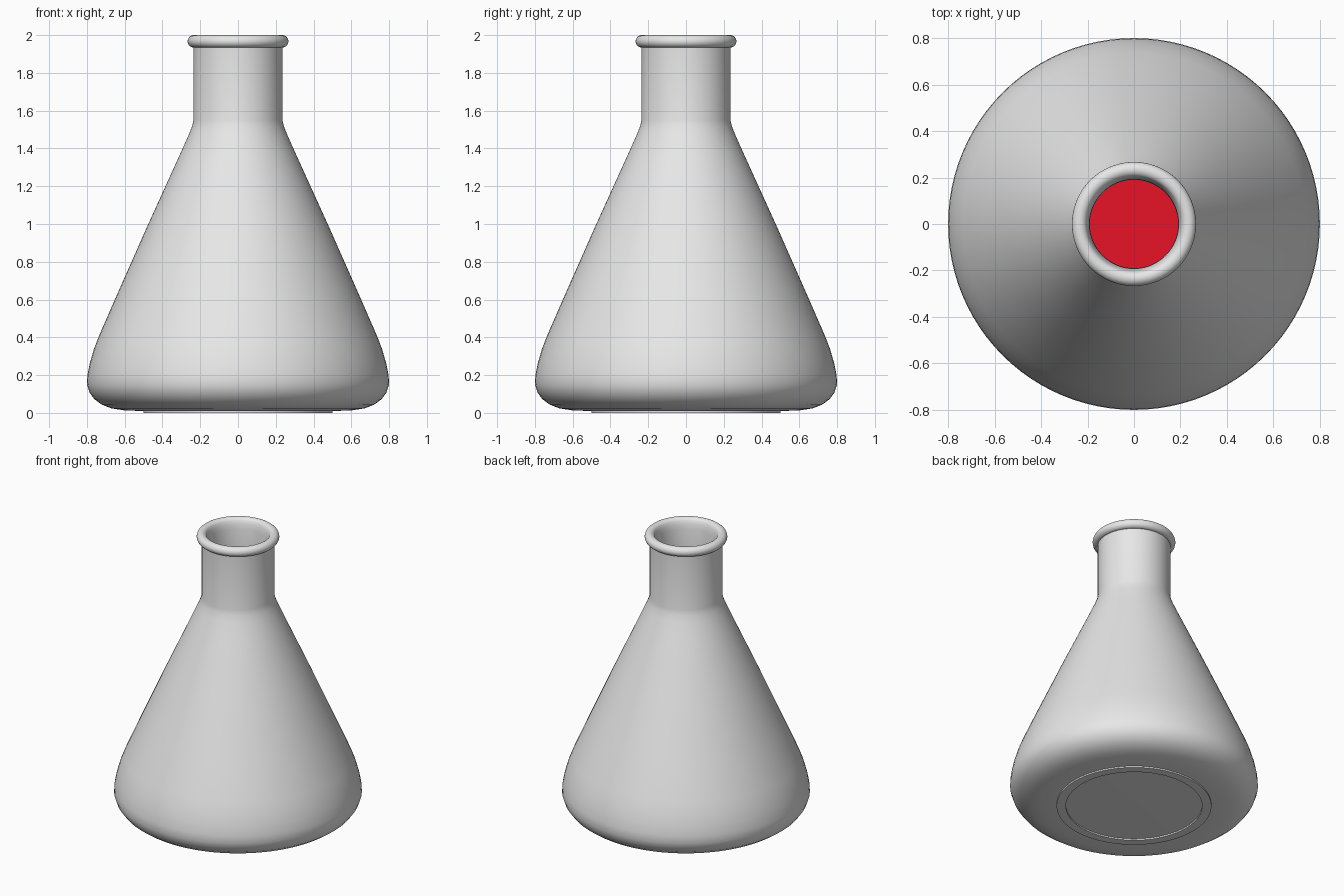
import bpy
import bmesh
import math
from mathutils import Matrix

SIDES = 96

cube = bpy.data.objects.get("Cube")
if cube:
    bpy.data.objects.remove(cube, do_unlink=True)


def make_material(name, color):
    mat = bpy.data.materials.new(name)
    mat.use_nodes = True
    mat.diffuse_color = color
    mat.node_tree.nodes["Principled BSDF"].inputs["Base Color"].default_value = color
    return mat


def lathe(name, profile, mat, angle=35):
    """Spin an (r, z) profile around the z axis into a smooth object."""
    bm = bmesh.new()
    verts = [bm.verts.new((r, 0, z)) for r, z in profile]
    edges = [bm.edges.new(pair) for pair in zip(verts, verts[1:])]
    bmesh.ops.spin(bm, geom=verts + edges, cent=(0, 0, 0), axis=(0, 0, 1),
                   angle=math.tau, steps=SIDES, use_duplicate=False)
    bmesh.ops.remove_doubles(bm, verts=bm.verts, dist=0.0005)
    bmesh.ops.recalc_face_normals(bm, faces=bm.faces)
    mesh = bpy.data.meshes.new(name)
    bm.to_mesh(mesh)
    bm.free()
    mesh.materials.append(mat)
    obj = bpy.data.objects.new(name, mesh)
    bpy.context.collection.objects.link(obj)
    bpy.ops.object.select_all(action="DESELECT")
    obj.select_set(True)
    bpy.context.view_layer.objects.active = obj
    bpy.ops.object.shade_smooth_by_angle(angle=math.radians(angle))
    return obj


glass = make_material("glass grey", (0.8, 0.8, 0.8, 1))
red = make_material("red liquid", (0.8, 0.006, 0.02, 1))

# Outer wall from the centre of the base up to the neck
outer = [(0, 0.01), (0.5, 0.01), (0.6, 0.013), (0.67, 0.024), (0.72, 0.043),
         (0.76, 0.072), (0.786, 0.108), (0.8, 0.15), (0.797, 0.2),
         (0.784, 0.265), (0.762, 0.34), (0.735, 0.41), (0.65, 0.605),
         (0.475, 1.0), (0.3, 1.385), (0.262, 1.47), (0.244, 1.515), (0.235, 1.55),
         (0.235, 1.935)]

# Rolled lip, turning over the top and into the mouth
lip_r, lip_z = 0.234, 1.967
lip = [(lip_r + 0.033 * math.cos(a), lip_z + 0.033 * math.sin(a))
       for a in (math.radians(d) for d in range(-80, 151, 15))]

# Inner wall of the neck and body, ending at the centre of the floor
inner = [(0.2, 1.965), (0.192, 1.93), (0.19, 1.55), (0.205, 1.5),
         (0.6, 0.6), (0.71, 0.34), (0.75, 0.2), (0.745, 0.14),
         (0.7, 0.085), (0.6, 0.06), (0, 0.055)]

lathe("flask_body", outer + lip + inner, glass)

# Flat feet-free base ring that touches the ground
lathe("base_ring", [(0.5, 0.012), (0.5, 0), (0.44, 0), (0.44, 0.012)], glass)

# Liquid filling the lower part of the flask
lathe("liquid", [(0, 0.06), (0.59, 0.065), (0.69, 0.09), (0.74, 0.145),
                 (0.744, 0.2), (0.704, 0.34), (0.594, 0.6), (0, 0.6)], red)
